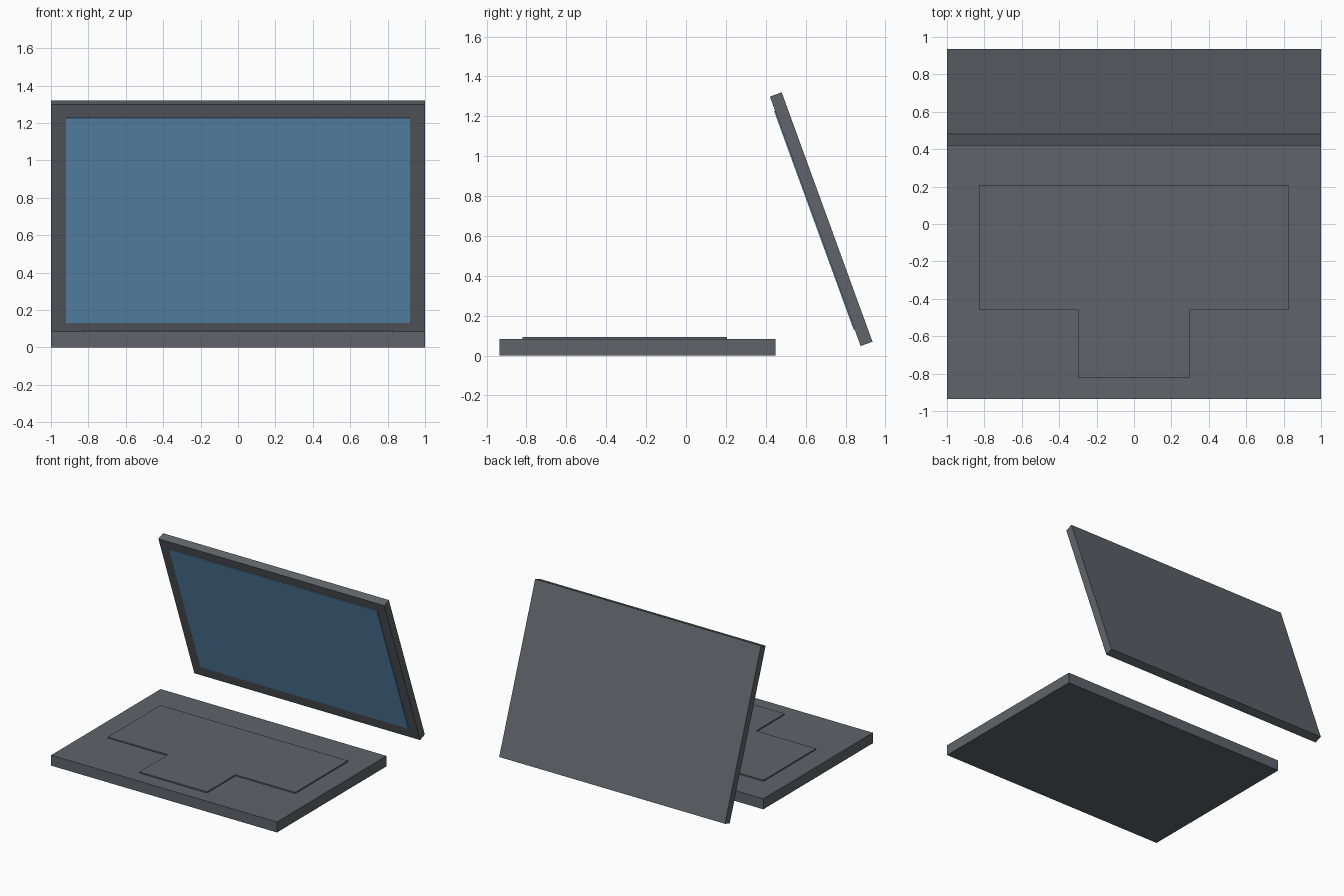
import bpy, bmesh, math
from mathutils import Matrix

if "Cube" in bpy.data.objects:
    bpy.data.objects.remove(bpy.data.objects["Cube"])


def material(name, rgb):
    m = bpy.data.materials.new(name)
    m.diffuse_color = (*rgb, 1)
    m.use_nodes = True
    m.node_tree.nodes["Principled BSDF"].inputs["Base Color"].default_value = m.diffuse_color
    return m


GREY = material("slate_grey", (0.12, 0.125, 0.145))
BLUE = material("screen_blue", (0.125, 0.305, 0.515))


def prism(name, outline, z0, z1, mat, matrix=Matrix()):
    """Extrude a flat xy outline from z0 to z1, then place it with matrix."""
    bm = bmesh.new()
    face = bm.faces.new([bm.verts.new((x, y, z0)) for x, y in outline])
    ext = bmesh.ops.extrude_face_region(bm, geom=[face])
    top = [v for v in ext["geom"] if isinstance(v, bmesh.types.BMVert)]
    bmesh.ops.translate(bm, verts=top, vec=(0, 0, z1 - z0))
    bmesh.ops.recalc_face_normals(bm, faces=bm.faces)
    mesh = bpy.data.meshes.new(name)
    bm.to_mesh(mesh)
    bm.free()
    mesh.materials.append(mat)
    obj = bpy.data.objects.new(name, mesh)
    obj.matrix_world = matrix
    bpy.context.collection.objects.link(obj)
    return obj


def mirrored(half):
    """Complete a right-hand outline with its mirror image."""
    return half + [(-x, y) for x, y in reversed(half)]


def rect(hx, y0, y1):
    return mirrored([(hx, y0), (hx, y1)])


# Base slab
prism("base", rect(1, -0.935, 0.45), 0, 0.084, GREY)

# Raised keyboard and touchpad area, one T-shaped plate
prism("keyboard_plate",
      mirrored([(0.30, -0.82), (0.30, -0.46), (0.83, -0.46), (0.83, 0.205)]),
      0.084, 0.094, GREY)

# Leaning lid: local y runs up the lid, local z points out of the screen side
lean = Matrix.Translation((0, 0.876, 0.048)) @ Matrix.Rotation(math.radians(110), 4, 'X')
prism("lid", rect(1, 0, 1.331), -0.063, 0, GREY, lean)

# Screen panel
prism("screen", rect(0.92, 0.09, 1.256), 0, 0.005, BLUE, lean)
